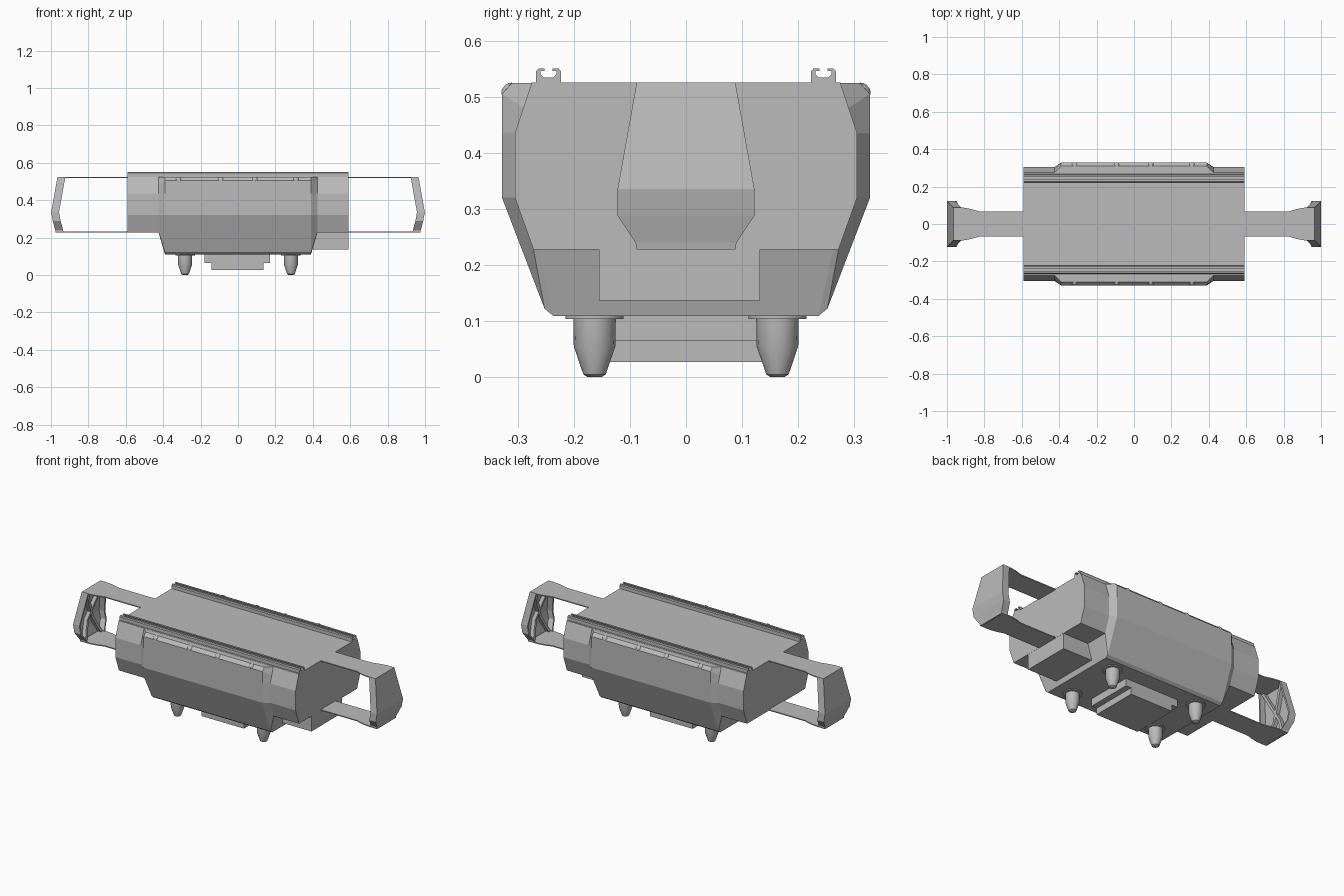
import bpy, bmesh, math
from mathutils import Vector

cube = bpy.data.objects.get("Cube")
if cube:
    bpy.data.objects.remove(cube, do_unlink=True)

grey = bpy.data.materials.new("plain grey")
grey.use_nodes = True
tone = (0.5, 0.5, 0.5, 1)
grey.diffuse_color = tone
grey.node_tree.nodes["Principled BSDF"].inputs["Base Color"].default_value = tone


def finish(name, bm, smooth=None):
    bmesh.ops.recalc_face_normals(bm, faces=bm.faces)
    mesh = bpy.data.meshes.new(name)
    bm.to_mesh(mesh)
    bm.free()
    mesh.materials.append(grey)
    ob = bpy.data.objects.new(name, mesh)
    bpy.context.collection.objects.link(ob)
    if smooth:
        bpy.ops.object.select_all(action="DESELECT")
        ob.select_set(True)
        bpy.context.view_layer.objects.active = ob
        bpy.ops.object.shade_smooth_by_angle(angle=math.radians(smooth))
    return ob


def loft(name, rings, smooth=None):
    """Skin a stack of equal rings and cap both ends."""
    bm = bmesh.new()
    rows = [[bm.verts.new(p) for p in ring] for ring in rings]
    n = len(rows[0])
    for a, b in zip(rows, rows[1:]):
        for i in range(n):
            j = (i + 1) % n
            bm.faces.new((a[i], a[j], b[j], b[i]))
    bm.faces.new(rows[0])
    bm.faces.new(rows[-1])
    return finish(name, bm, smooth)


def box(name, x, y, z):
    return loft(name, [[(x[0], y[0], h), (x[1], y[0], h), (x[1], y[1], h), (x[0], y[1], h)] for h in z])


def section(x, half):
    """Close a half profile of (y, z) symmetrically at station x."""
    return [(x, y, z) for y, z in half] + [(x, -y, z) for y, z in reversed(half)]


def lathe(name, center, profile, sides, axis=(0, 0, 1)):
    turn = Vector((0, 0, 1)).rotation_difference(Vector(axis))
    rings = []
    for r, h in profile:
        angles = [2 * math.pi * k / sides for k in range(sides)]
        rings.append([Vector(center) + turn @ Vector((r * math.cos(a), r * math.sin(a), h)) for a in angles])
    return loft(name, rings, 35)


# Inner body running the full length
core = [(0.275, 0.525), (0.305, 0.435), (0.305, 0.32), (0.272, 0.228)]
loft("inner_body", [section(-0.592, core), section(0.592, core)])

# Outer shell, sloping into the inner body at both ends
end = [(0.275, 0.524), (0.29, 0.48), (0.305, 0.435), (0.305, 0.32), (0.272, 0.228), (0.262, 0.228)]
full = [(0.31, 0.524), (0.328, 0.505), (0.328, 0.435), (0.328, 0.32), (0.252, 0.122), (0.236, 0.109)]
loft("outer_shell", [section(-0.425, end), section(-0.39, full), section(0.39, full), section(0.425, end)])

# Slotted rails along the top
rail = [(-0.022, 0.523), (-0.022, 0.545), (-0.018, 0.55), (-0.007, 0.55), (-0.007, 0.546), (-0.014, 0.546),
        (-0.014, 0.540), (-0.008, 0.534)]
rail += [(-y, z) for y, z in reversed(rail)]
for side, yc in (("front", -0.245), ("back", 0.245)):
    loft(side + "_rail", [[(x, yc + y, z) for y, z in rail] for x in (-0.592, 0.592)])

# Feet with mounting flanges
foot = [(0.012, 0), (0.02, 0.005), (0.037, 0.055), (0.038, 0.108)]
for sx in (-1, 1):
    for sy in (-1, 1):
        spot = (sx * 0.283, sy * 0.163, 0)
        lathe("foot", spot, foot, 16)
        lathe("foot_flange", spot, [(0.052, 0.104), (0.052, 0.112)], 24)

# Domed bolts along the upper edge of both sides
dome = [(0.014, -0.006), (0.014, 0.002), (0.010, 0.006), (0.004, 0.008)]
for x in (-0.318, -0.093, 0.09, 0.31):
    for sy in (-1, 1):
        lathe("bolt", (x, sy * 0.318, 0.513), dome, 12, (0, sy * 0.75, 0.66))

# Stepped block under the belly
block = [(-0.178, 0.115), (-0.178, 0.065), (-0.142, 0.065), (-0.142, 0.027), (0.137, 0.027), (0.137, 0.065),
         (0.172, 0.065), (0.172, 0.115)]
loft("belly_block", [[(x, y, z) for x, z in block] for y in (-0.14, 0.14)])

# Box hung below one end
box("end_box", (0.4, 0.591), (-0.155, 0.132), (0.137, 0.3))

# Carrying handles: rows are (height, half width, outer x)
rows = [(0.525, 0.088, 0.965), (0.335, 0.122, 0.999), (0.288, 0.122, 0.99), (0.24, 0.09, 0.977), (0.228, 0.088, 0.975)]


def slab(name, s, spans, depth):
    """Upright bar following the handle's bent face; spans give its y range at each row."""
    rings = []
    for (z, w, x), (y0, y1) in zip(rows, spans):
        d0, d1 = depth
        rings.append([(s * (x - d0), y0, z), (s * (x - d0), y1, z), (s * (x - d1), y1, z), (s * (x - d1), y0, z)])
    loft(name, rings)


arm = [(0.58, 0.068), (0.83, 0.068), (0.87, 0.08), (0.91, 0.087), (0.965, 0.088)]
for s, side in ((1, "left"), (-1, "right")):
    # Thin flared arms at top and bottom
    for level, z in (("upper", 0.519), ("lower", 0.228)):
        loft(f"{side}_{level}_arm",
             [[(s * x, -w, z), (s * x, w, z), (s * x, w, z + 0.006), (s * x, -w, z + 0.006)] for x, w in arm])
    # Grip plate, its rims and the cross brace on its inner face
    slab(side + "_grip", s, [(-w, w) for _, w, _ in rows], (0, 0.008))
    for d in (-1, 1):
        slab(side + "_grip_rim", s, [(d * w, d * (w - 0.01)) for _, w, _ in rows], (0.004, 0.042))
        centers = [d * (0.075 - 0.15 * (0.525 - z) / 0.297) for z, _, _ in rows]
        slab(side + "_grip_brace", s, [(c - 0.009, c + 0.009) for c in centers], (0.004, 0.03))
